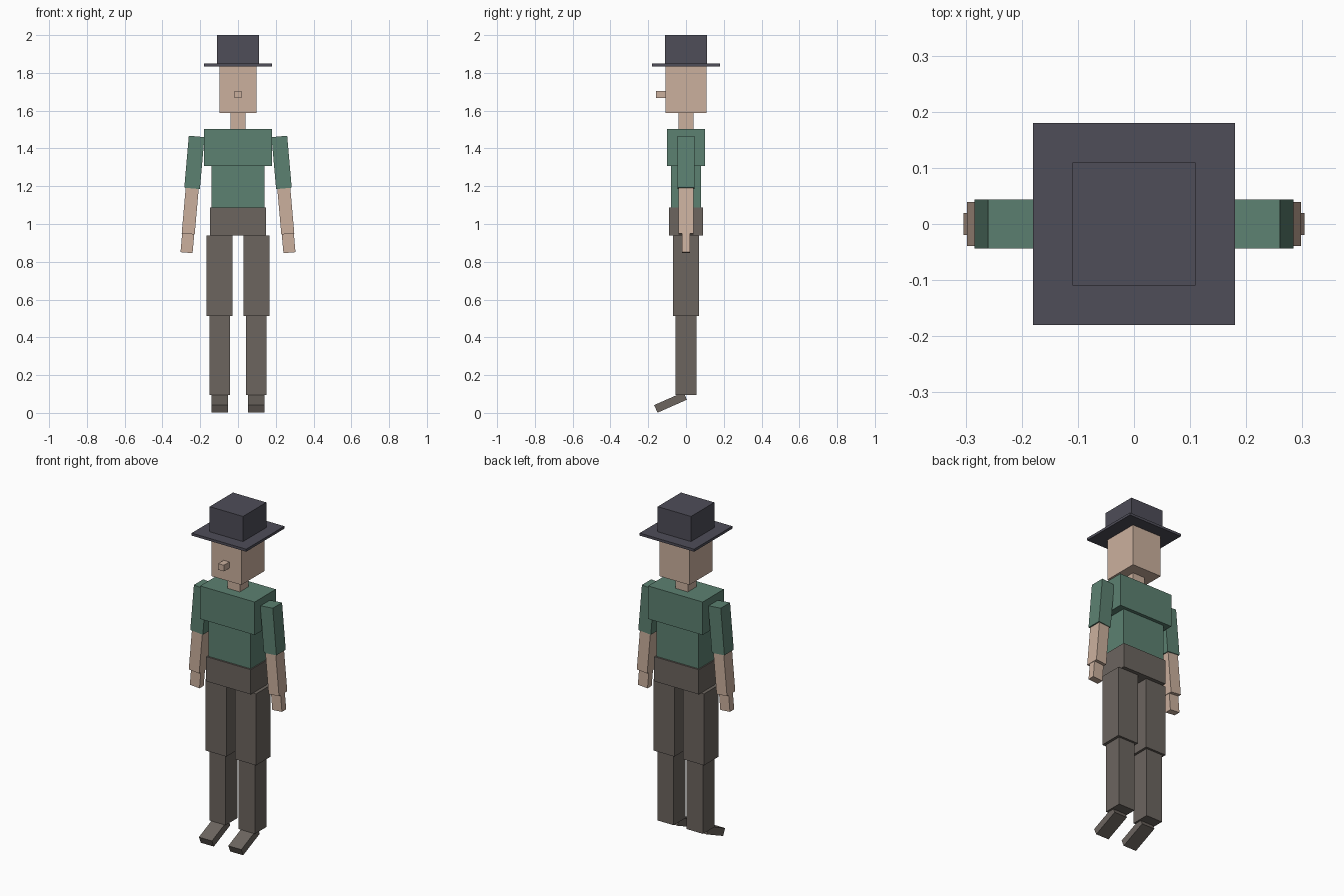
import bpy
from math import radians
from mathutils import Matrix

old = bpy.data.objects.get("Cube")
if old:
    bpy.data.objects.remove(old, do_unlink=True)


def material(name, srgb):
    linear = [((c / 255 + 0.055) / 1.055) ** 2.4 for c in srgb] + [1.0]
    mat = bpy.data.materials.new(name)
    mat.use_nodes = True
    mat.diffuse_color = linear
    mat.node_tree.nodes["Principled BSDF"].inputs["Base Color"].default_value = linear
    return mat


felt = material("charcoal felt", (78, 77, 88))
skin = material("skin", (203, 176, 158))
shirt = material("green shirt", (92, 129, 113))
trousers = material("brown trousers", (108, 101, 95))


def box(name, mat, size, center, tilt=0, axis="X"):
    """Box with its size baked into the mesh, tilted about its centre."""
    bpy.ops.mesh.primitive_cube_add(size=1)
    ob = bpy.context.object
    ob.name = ob.data.name = name
    ob.data.transform(Matrix.Diagonal((*size, 1)))
    ob.data.transform(Matrix.Rotation(radians(tilt), 4, axis))
    ob.location = center
    ob.data.materials.append(mat)
    return ob


def block(name, mat, width, depth, bottom, top, x=0):
    """Upright box between two heights."""
    return box(name, mat, (width, depth, top - bottom), (x, 0, (top + bottom) / 2))


# Hat and head
block("hat_crown", felt, 0.22, 0.22, 1.85, 2.0)
block("hat_brim", felt, 0.36, 0.36, 1.835, 1.85)
block("head", skin, 0.196, 0.216, 1.587, 1.835)
box("nose", skin, (0.037, 0.06, 0.037), (0, -0.13, 1.685))
block("neck", skin, 0.08, 0.08, 1.504, 1.587)

# Torso
block("chest", shirt, 0.36, 0.2, 1.307, 1.504)
block("belly", shirt, 0.28, 0.16, 1.087, 1.307)
block("pelvis", trousers, 0.294, 0.18, 0.94, 1.087)

# Limbs, mirrored left and right; arms splay slightly outward
SPLAY = 5
for side, s in (("left", 1), ("right", -1)):
    for part, mat, size, x, z in (
        ("upper_arm", shirt, (0.083, 0.088, 0.276), 0.231, 1.326),
        ("forearm", skin, (0.069, 0.078, 0.244), 0.253, 1.069),
        ("hand", skin, (0.064, 0.04, 0.1), 0.268, 0.898),
    ):
        box(f"{side}_{part}", mat, size, (s * x, 0, z), -s * SPLAY, "Y")

    block(f"{side}_thigh", trousers, 0.138, 0.136, 0.513, 0.94, s * 0.098)
    block(f"{side}_shin", trousers, 0.108, 0.11, 0.095, 0.513, s * 0.097)
    # Feet point forward and down
    box(f"{side}_foot", trousers, (0.086, 0.17, 0.044), (s * 0.097, -0.082, 0.0555), 23.8)
